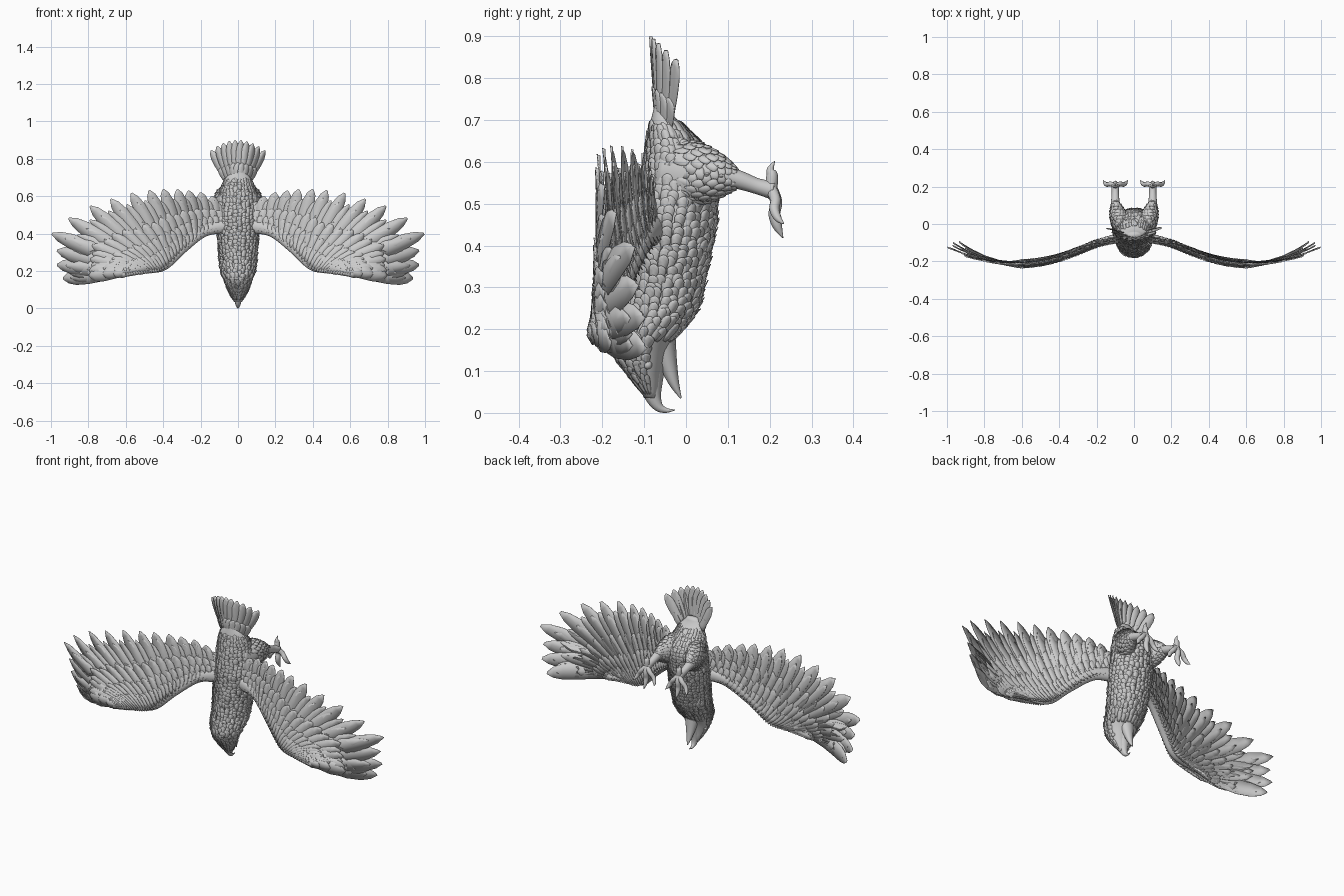
import bpy, bmesh, math, random
from mathutils import Vector as V

if "Cube" in bpy.data.objects:
    bpy.data.objects.remove(bpy.data.objects["Cube"])

random.seed(4)


def spline(pts, s):
    """Catmull-Rom sample of a list of tuples, s in 0..1"""
    n = len(pts) - 1
    f = min(max(s, 0), 1) * n
    i = min(int(f), n - 1)
    t = f - i
    a, b, c, d = [pts[min(max(k, 0), n)] for k in (i - 1, i, i + 1, i + 2)]
    return [0.5 * (2 * q + (r - p) * t + (2 * p - 5 * q + 4 * r - u) * t * t
                   + (3 * q - p - 3 * r + u) * t ** 3) for p, q, r, u in zip(a, b, c, d)]


def finish(name, bm, mirror=False, thick=0.0):
    bmesh.ops.recalc_face_normals(bm, faces=bm.faces)
    me = bpy.data.meshes.new(name)
    bm.to_mesh(me)
    bm.free()
    for p in me.polygons:
        p.use_smooth = True
    ob = bpy.data.objects.new(name, me)
    bpy.context.collection.objects.link(ob)
    if thick:
        m = ob.modifiers.new("thickness", 'SOLIDIFY')
        m.thickness, m.offset = thick, 0
    if mirror:
        ob.modifiers.new("mirror", 'MIRROR')
    return ob


def skin(bm, rings):
    """Bridge rings of points and cap both ends"""
    vs = [[bm.verts.new(p) for p in r] for r in rings]
    n = len(vs[0])
    for a, b in zip(vs, vs[1:]):
        for k in range(n):
            bm.faces.new((a[k], a[(k + 1) % n], b[(k + 1) % n], b[k]))
    bm.faces.new(vs[0])
    bm.faces.new(vs[-1])


def tube(bm, pts, ref=V((1, 0, 0)), flat=1.0, steps=16, n=12):
    """Tapered tube through (x, y, z, radius) points; flat scales it along ref"""
    rings = []
    for i in range(steps + 1):
        s = i / steps
        p = spline(pts, s)
        t = (V(spline(pts, s + .01)[:3]) - V(spline(pts, s - .01)[:3])).normalized()
        u = (ref - t * ref.dot(t)).normalized()
        w = t.cross(u)
        r = max(p[3], .0008)
        rings.append([V(p[:3]) + u * r * flat * math.cos(a) + w * r * math.sin(a)
                      for a in (2 * math.pi * k / n for k in range(n))])
    skin(bm, rings)


PROFILE = [(0, .45), (.3, .8), (.6, 1), (.8, .95), (.92, .65), (1, .12)]


def feather(bm, root, tip, half, normal, warp=None, tilt=0.0, camber=.15):
    """Rounded feather blade; warp(point, t) can bend it to a surface"""
    d = tip - root
    side = normal.cross(d).normalized()
    rows = []
    for t, w in PROFILE:
        row = []
        for v in (-1, 0, 1):
            p = root + d * t + side * half * w * v + normal * (tilt * v - camber * half * abs(v))
            row.append(bm.verts.new(warp(p, t) if warp else p))
        rows.append(row)
    for a, b in zip(rows, rows[1:]):
        for k in (0, 1):
            bm.faces.new((a[k], a[k + 1], b[k + 1], b[k]))


# Body and head: sections of z, half width, back y, belly y
BODY = [(.035, .022, -.1, -.07), (.06, .036, -.115, -.064), (.10, .056, -.147, -.058), (.15, .074, -.178, -.042),
        (.20, .088, -.17, -.012), (.25, .095, -.152, .025), (.30, .099, -.14, .038),
        (.40, .106, -.125, .058), (.50, .108, -.112, .074), (.58, .106, -.103, .082),
        (.65, .09, -.094, .035), (.70, .065, -.084, -.02), (.74, .03, -.075, -.045)]


def section(z):
    for i in range(len(BODY) - 1):
        if z <= BODY[i + 1][0]:
            break
    f = (z - BODY[i][0]) / (BODY[i + 1][0] - BODY[i][0])
    return spline(BODY, (i + f) / (len(BODY) - 1))


def on_body(z, a, grow=0.0):
    _, hw, yb, yf = section(z)
    return V(((hw + grow) * math.cos(a), (yb + yf) / 2 + ((yf - yb) / 2 + grow) * math.sin(a), z))


bm = bmesh.new()
skin(bm, [[on_body(.035 + .705 * i / 50, 2 * math.pi * k / 32) for k in range(32)] for i in range(51)])
finish("body", bm)

# Shingled body feathers, ruffled on head and chest, flat near the tail
bm = bmesh.new()
z = .045
while z < .67:
    n = 28 if z > .17 else 18
    lift = .011 if .14 < z < .45 else .005
    for k in range(n):
        a = 2 * math.pi * (k + random.random() * .6) / n
        if z < .17 and math.sin(a) > .3:
            continue
        L = random.uniform(.032, .045) * (1 if z > .15 else .75)
        root, tip = on_body(z, a, .001), on_body(min(z + L, .73), a, lift * random.uniform(.6, 1.2))
        feather(bm, root, tip, (root - on_body(z, a + math.pi / n)).length * 1.25,
                V((math.cos(a), math.sin(a), 0)), camber=.1)
    z += .018
finish("body_feathers", bm, thick=.001)

# Open hooked beak
bm = bmesh.new()
tube(bm, [(0, -.09, .13, .045), (0, -.085, .08, .031), (0, -.079, .04, .02), (0, -.066, .015, .012),
          (0, -.047, .006, .006), (0, -.026, .007, .001)], flat=.95)
finish("upper_beak", bm)
bm = bmesh.new()
tube(bm, [(0, -.06, .18, .036), (0, -.044, .12, .023), (0, -.028, .07, .012), (0, -.012, .035, .002)], flat=1.2)
finish("lower_beak", bm)

# Eyes under brows
bm = bmesh.new()
bmesh.ops.create_uvsphere(bm, u_segments=12, v_segments=8, radius=.011)
bmesh.ops.translate(bm, vec=(.055, -.092, .115), verts=bm.verts)
finish("eyes", bm, mirror=True)

# Wing bend: y as a function of x in steps of 0.1
BEND = [(y,) for y in (-.06, -.08, -.105, -.145, -.18, -.203, -.213, -.213, -.2, -.178, -.147)]
BONE = [(.06, .44), (.18, .414), (.3, .32), (.4, .225), (.5, .207), (.6, .197)]
TIPS = [(.10, .57), (.14, .60), (.20, .62), (.265, .63), (.325, .637), (.40, .638), (.475, .632),
        (.57, .617), (.68, .585), (.79, .547), (.905, .482), (.995, .40), (.968, .31), (.968, .233), (.935, .16)]


def bend(x):
    return spline(BEND, x)[0]


bm = bmesh.new()
tube(bm, [(x, bend(x), zz, r) for (x, zz), r in zip(BONE, (.04, .03, .028, .024, .016, .008))],
     ref=V((0, 1, 0)), flat=.7, steps=24)
finish("wing_arms", bm, mirror=True)


def wing_layer(name, count, length, offset, width, drop=0.0):
    """One row of wing feathers; length is the share of the full flight feather"""
    bm = bmesh.new()
    for i in range(count):
        s = i / (count - 1)
        rx, rz = spline(BONE, s ** .9)
        tx, tz = spline(TIPS, s)
        lead = max(0, (s - .7) / .3)

        def warp(p, t):
            return V((p.x, bend(p.x) + p.y + offset * (1 - .5 * t) + .068 * lead * (t * length) ** 2, p.z))
        root = V((rx, 0, rz - drop))
        tip = root.lerp(V((tx, 0, tz)), length * (1 if length == 1 else random.uniform(.93, 1.05)))
        feather(bm, root, tip, width * (.75 + .35 * s), V((0, 1 if offset > .003 else -1, 0)),
                warp, tilt=.004, camber=.06)
    finish(name, bm, mirror=True, thick=.002)


wing_layer("flight_feathers", len(TIPS), 1.0, 0, .04)
wing_layer("inner_flight_feathers", 29, .84, .002, .03)
for label, sgn in (("upper", -1), ("under", 1)):
    wing_layer(label + "_greater_coverts", 22, .58, sgn * .009, .035)
    wing_layer(label + "_median_coverts", 26, .36, sgn * .015, .027)
    wing_layer(label + "_lesser_coverts", 34, .2, sgn * .021, .02, .008)
    wing_layer(label + "_marginal_coverts", 40, .1, sgn * .021, .014, .018)

# Tail fan, arched so the outer feathers drop toward the belly
bm = bmesh.new()
for length, count in ((1, 10), (.5, 9)):
    for i in range(count):
        u = 2 * i / (count - 1) - 1
        root = V((.045 * u, -.07 + .02 * u * u, .66))
        tip = V((.145 * u, -.088 + .062 * u * u, .9 - .055 * u * u))
        feather(bm, root, root.lerp(tip, length) + V((0, -.003 * (length < 1), 0)), .024,
                V((.5 * u, -1, 0)).normalized(), tilt=.003)
finish("tail_feathers", bm, thick=.002)

# Feathered thighs, broad where they leave the body
THIGH = [(.055, -.06, .585, .06), (.066, -.005, .575, .078), (.079, .04, .57, .073),
         (.092, .085, .567, .05), (.1, .122, .56, .023)]
bm = bmesh.new()
tube(bm, THIGH, flat=.66)
finish("thighs", bm, mirror=True)
bm = bmesh.new()
for i in range(8):
    p, q = V(spline(THIGH, .15 + i * .1)), V(spline(THIGH, .33 + i * .095))
    for k in range(16):
        a = 2 * math.pi * (k + .5 * (i % 2)) / 16
        nrm = V((.66 * math.cos(a), 0, math.sin(a)))
        feather(bm, V(p[:3]) + nrm * p[3], V(q[:3]) + nrm * (q[3] + .005), p[3] * .24, nrm.normalized())
finish("thigh_feathers", bm, mirror=True, thick=.001)

# Legs, toes and claws
bm = bmesh.new()
tube(bm, [(.1, .09, .567, .026), (.1, .13, .556, .022), (.1, .17, .542, .019), (.1, .208, .532, .022)])
finish("legs", bm, mirror=True)
TOES = [[(0, .2, .54, .017), (0, .216, .505, .014), (0, .211, .475, .014), (0, .219, .445, .011), (0, .232, .418, .001)],
        [(0, .203, .535, .015), (0, .206, .566, .014), (0, .202, .582, .009), (0, .212, .602, .001)]]
for sx in (-1, 1):
    TOES.append([(0, .203, .535, .015), (.026 * sx, .214, .51, .013), (.045 * sx, .211, .487, .012),
                 (.057 * sx, .22, .465, .009), (.066 * sx, .234, .452, .001)])
bm = bmesh.new()
for toe in TOES:
    tube(bm, [(x + .1, y, zz, r) for x, y, zz, r in toe], ref=V((0, 1, 0)), n=10)
finish("toes", bm, mirror=True)
